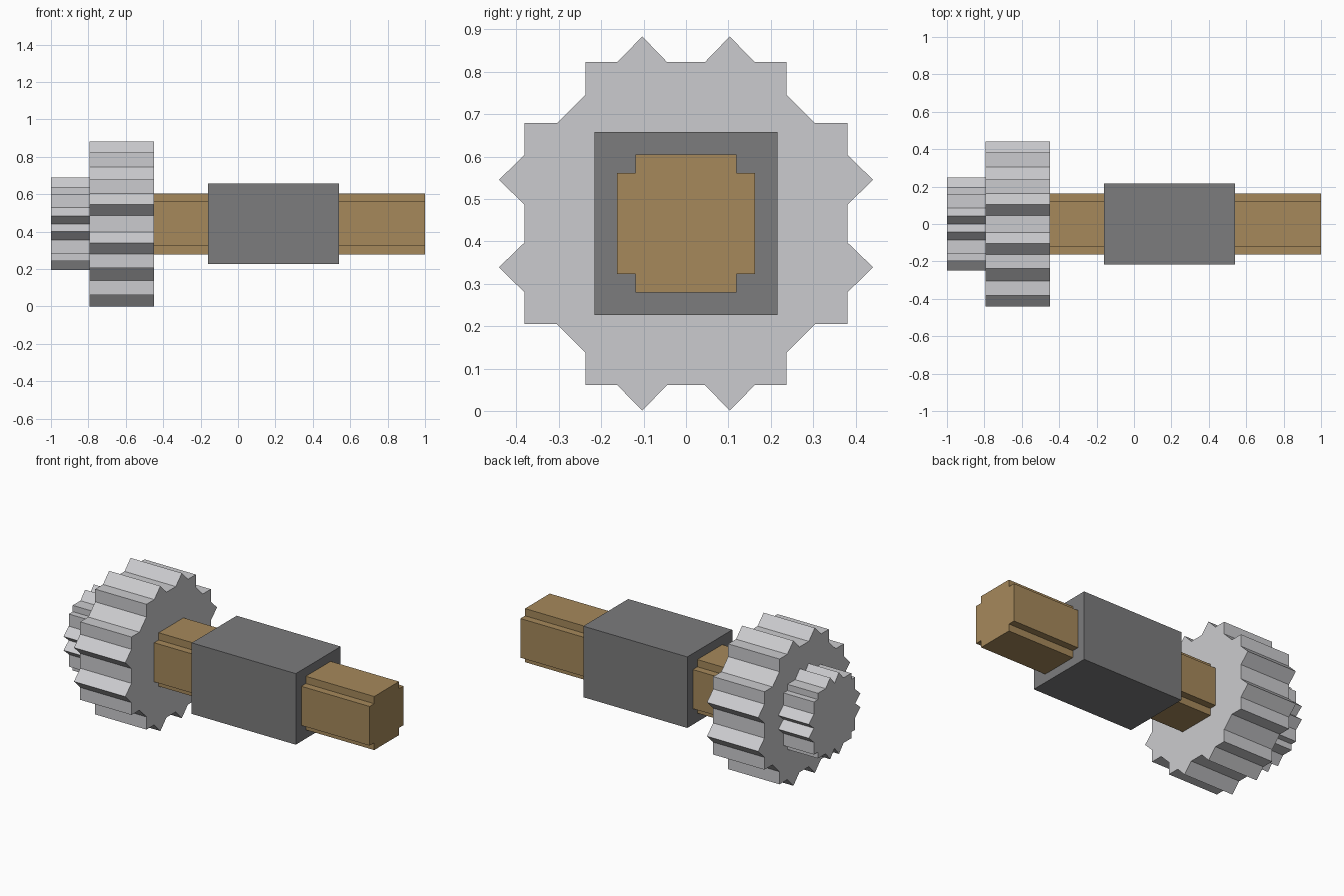
import bpy
import bmesh

cube = bpy.data.objects.get("Cube")
if cube:
    bpy.data.objects.remove(cube, do_unlink=True)

AXIS_Z = 0.442  # height of the shaft's centre line


def make_material(name, rgb):
    mat = bpy.data.materials.new(name)
    mat.use_nodes = True
    colour = (*rgb, 1.0)
    mat.diffuse_color = colour
    mat.node_tree.nodes["Principled BSDF"].inputs["Base Color"].default_value = colour
    return mat


def full_profile(quarter):
    """Mirror a top-to-side quarter outline into a closed loop in (y, z)."""
    half = quarter + [(y, -z) for y, z in reversed(quarter)]
    loop = half + [(-y, z) for y, z in reversed(half)]
    # Drop neighbours doubled up on a mirror line
    return [p for i, p in enumerate(loop) if p != loop[i - 1]]


def diagonal(eighth):
    """Mirror an eighth of an outline across the y = z diagonal."""
    quarter = eighth + [(z, y) for y, z in reversed(eighth)]
    return [p for i, p in enumerate(quarter) if i == 0 or p != quarter[i - 1]]


def extrude_along_x(name, quarter, x0, x1, mat):
    bm = bmesh.new()
    cap = bm.faces.new([bm.verts.new((x0, y, z)) for y, z in full_profile(quarter)])
    ext = bmesh.ops.extrude_face_region(bm, geom=[cap], use_keep_orig=True)
    moved = [v for v in ext["geom"] if isinstance(v, bmesh.types.BMVert)]
    bmesh.ops.translate(bm, vec=(x1 - x0, 0, 0), verts=moved)
    bmesh.ops.recalc_face_normals(bm, faces=bm.faces)
    mesh = bpy.data.meshes.new(name)
    bm.to_mesh(mesh)
    bm.free()
    mesh.materials.append(mat)
    obj = bpy.data.objects.new(name, mesh)
    obj.location.z = AXIS_Z
    bpy.context.collection.objects.link(obj)
    return obj


light_grey = make_material("light grey metal", (0.60, 0.60, 0.62))
dark_grey = make_material("dark grey metal", (0.20, 0.20, 0.205))
tan = make_material("tan brass", (0.38, 0.25, 0.105))

# Large gear: pointed teeth on the sides, square teeth near the corners
large_tooth = diagonal([(0.045, 0.381), (0.103, 0.441), (0.162, 0.381),
                        (0.237, 0.381), (0.237, 0.304)])
extrude_along_x("large_gear", large_tooth, -0.795, -0.45, light_grey)

# Small gear: paired pointed teeth and stepped corners
small_tooth = diagonal([(0.0, 0.198), (0.042, 0.248), (0.086, 0.198),
                        (0.16, 0.198), (0.16, 0.16)])
extrude_along_x("small_gear", small_tooth, -1.0, -0.795, light_grey)

# Shaft with notched corners, on both sides of the housing
shaft = diagonal([(0.119, 0.163), (0.119, 0.119)])
extrude_along_x("inner_shaft", shaft, -0.45, -0.16, tan)
extrude_along_x("outer_shaft", shaft, 0.54, 1.0, tan)

# Square housing
extrude_along_x("housing", [(0.216, 0.216)], -0.16, 0.54, dark_grey)
